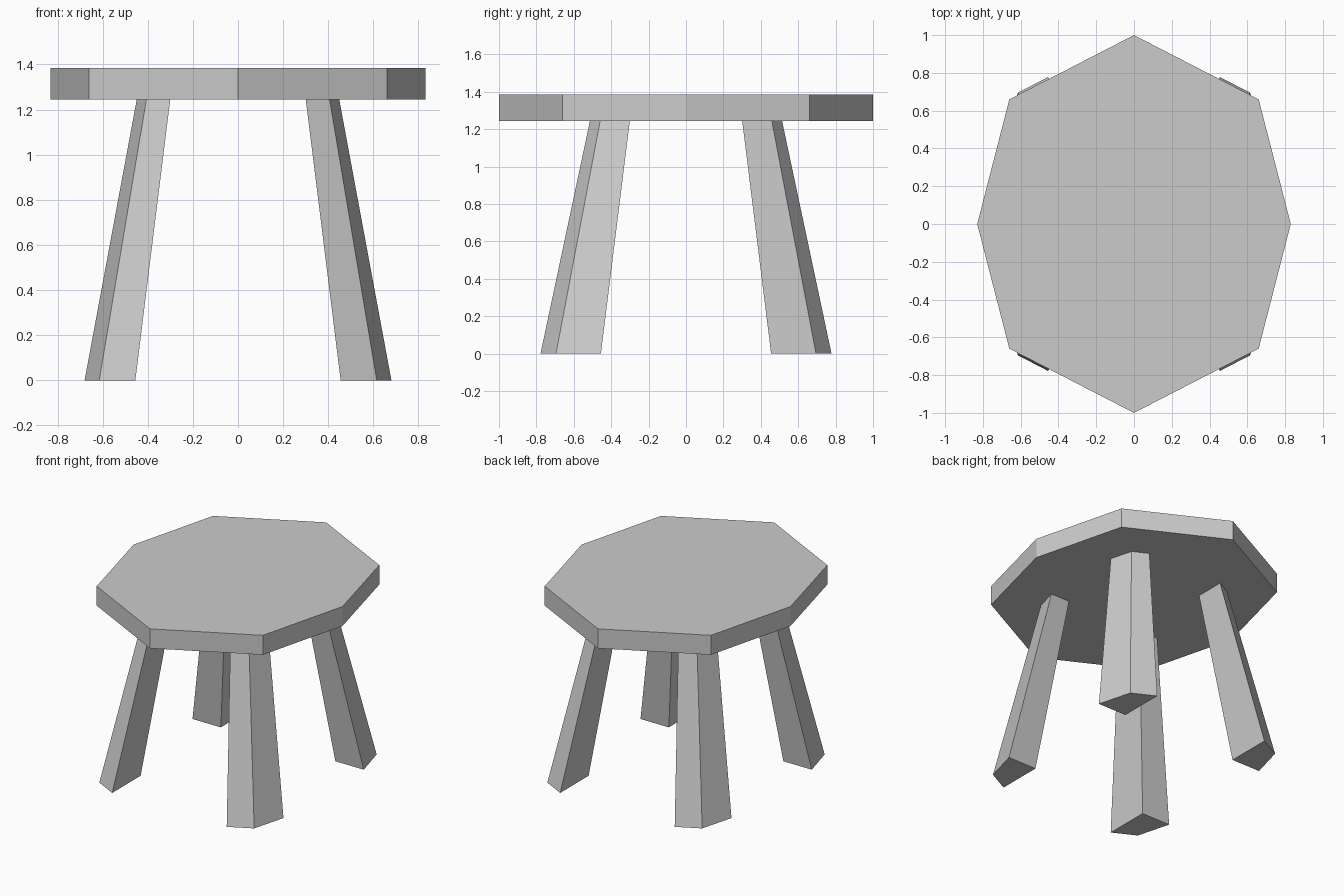
import bpy
import bmesh

cube = bpy.data.objects.get("Cube")
if cube:
    bpy.data.objects.remove(cube, do_unlink=True)

GREY = (0.6, 0.6, 0.6, 1.0)
grey = bpy.data.materials.new("plain grey")
grey.use_nodes = True
grey.diffuse_color = GREY
grey.node_tree.nodes["Principled BSDF"].inputs["Base Color"].default_value = GREY


def prism(name, outline, z_low, z_high, top_scale=1.0, flip=(1, 1)):
    """Extrude an outline upwards, scaling its top towards the centre axis."""
    bm = bmesh.new()
    low, high = [], []
    for x, y in outline:
        x, y = x * flip[0], y * flip[1]
        low.append(bm.verts.new((x, y, z_low)))
        high.append(bm.verts.new((x * top_scale, y * top_scale, z_high)))
    bm.faces.new(low)
    bm.faces.new(high)
    for i in range(len(low)):
        j = (i + 1) % len(low)
        bm.faces.new((low[i], low[j], high[j], high[i]))
    bmesh.ops.recalc_face_normals(bm, faces=bm.faces)
    mesh = bpy.data.meshes.new(name)
    bm.to_mesh(mesh)
    bm.free()
    mesh.materials.append(grey)
    obj = bpy.data.objects.new(name, mesh)
    bpy.context.collection.objects.link(obj)
    return obj


UNDERSIDE, TOP = 1.245, 1.385

# Eight-sided seat, longer from front to back
seat_outline = [(0.83, 0), (0.66, 0.66), (0, 1), (-0.66, 0.66),
                (-0.83, 0), (-0.66, -0.66), (0, -1), (0.66, -0.66)]
prism("seat", seat_outline, UNDERSIDE, TOP)

# Four splayed, tapering legs whose outer faces follow the seat rim
leg_outline = [(0.455, 0.455), (0.68, 0.455), (0.615, 0.695), (0.455, 0.778)]
for depth, sy in (("front", -1), ("back", 1)):
    for side, sx in (("left", 1), ("right", -1)):
        prism(f"{depth}_{side}_leg", leg_outline, 0, UNDERSIDE, 0.66, (sx, sy))
